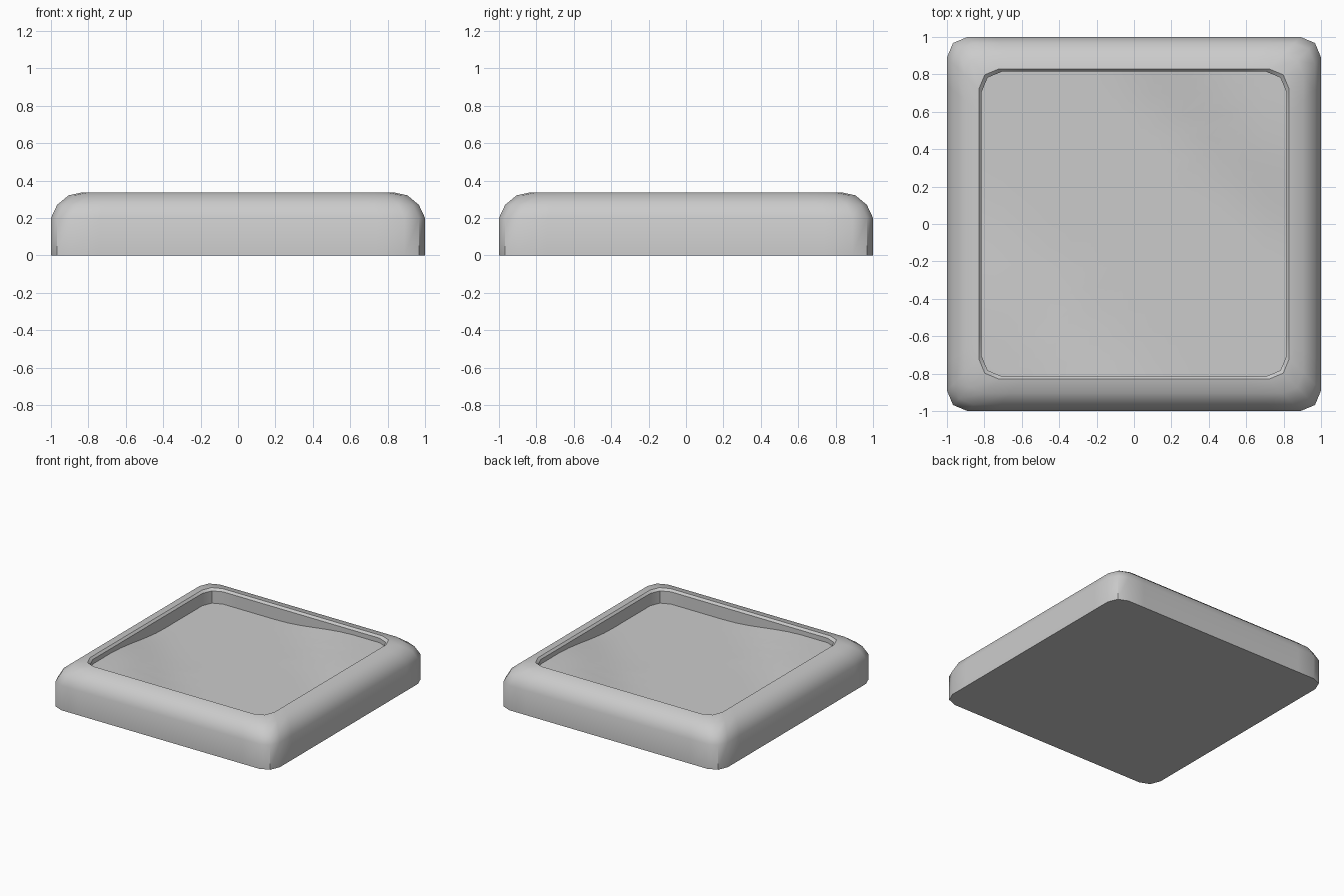
import bpy
import bmesh
import math

cube = bpy.data.objects.get("Cube")
if cube:
    bpy.data.objects.remove(cube, do_unlink=True)

# Single grey material
grey = bpy.data.materials.new("light grey")
grey.use_nodes = True
colour = (0.6, 0.6, 0.6, 1)
grey.diffuse_color = colour
grey.node_tree.nodes["Principled BSDF"].inputs["Base Color"].default_value = colour

SIDE_CUTS = 12
CORNER_STEPS = 2


def rounded_square(half, radius):
    """Outline points, counter-clockwise, with evenly cut straight sides."""
    points = []
    inner = half - radius
    for quarter in range(4):
        c, s = math.cos(quarter * math.pi / 2), math.sin(quarter * math.pi / 2)
        side = [(half, -inner + 2 * inner * i / SIDE_CUTS) for i in range(SIDE_CUTS)]
        for i in range(CORNER_STEPS):
            a = math.pi / 2 * i / CORNER_STEPS
            side.append((inner + radius * math.cos(a), inner + radius * math.sin(a)))
        points += [(x * c - y * s, x * s + y * c) for x, y in side]
    return points


def floor_height(x, y):
    """Shallow trough along one diagonal, rising to the other two corners."""
    t = max(0, min(1, (abs(x + y) - 0.6) / 0.7))
    return 0.22 + 0.063 * t * t * (3 - 2 * t)


bm = bmesh.new()


def add_ring(half, radius, height):
    return [bm.verts.new((x, y, height(x, y) if callable(height) else height))
            for x, y in rounded_square(half, radius)]


def bridge(a, b):
    n = len(a)
    for i in range(n):
        j = (i + 1) % n
        bm.faces.new((a[i], a[j], b[j], b[i]))


# Outer wall, rounded shoulder, rim and the chamfered inner lip
rings = [add_ring(half, 0.11, z) for half, z in
         ((1, 0), (1, 0.2), (0.967, 0.27), (0.905, 0.321), (0.83, 0.337), (0.815, 0.32))]
# Upright recess wall and floor
for half in (0.815, 0.7, 0.58, 0.46, 0.34, 0.2):
    rings.append(add_ring(half, 0.11 * half / 0.815, floor_height))
for a, b in zip(rings, rings[1:]):
    bridge(a, b)

# Middle of the floor and flat underside
bm.faces.new(rings[-1])
bm.faces.new(reversed(rings[0]))
bmesh.ops.recalc_face_normals(bm, faces=bm.faces)

mesh = bpy.data.meshes.new("recessed_tile")
bm.to_mesh(mesh)
bm.free()
mesh.materials.append(grey)
tile = bpy.data.objects.new("recessed_tile", mesh)
bpy.context.collection.objects.link(tile)

bpy.context.view_layer.objects.active = tile
tile.select_set(True)
bpy.ops.object.shade_smooth_by_angle(angle=math.radians(40))
